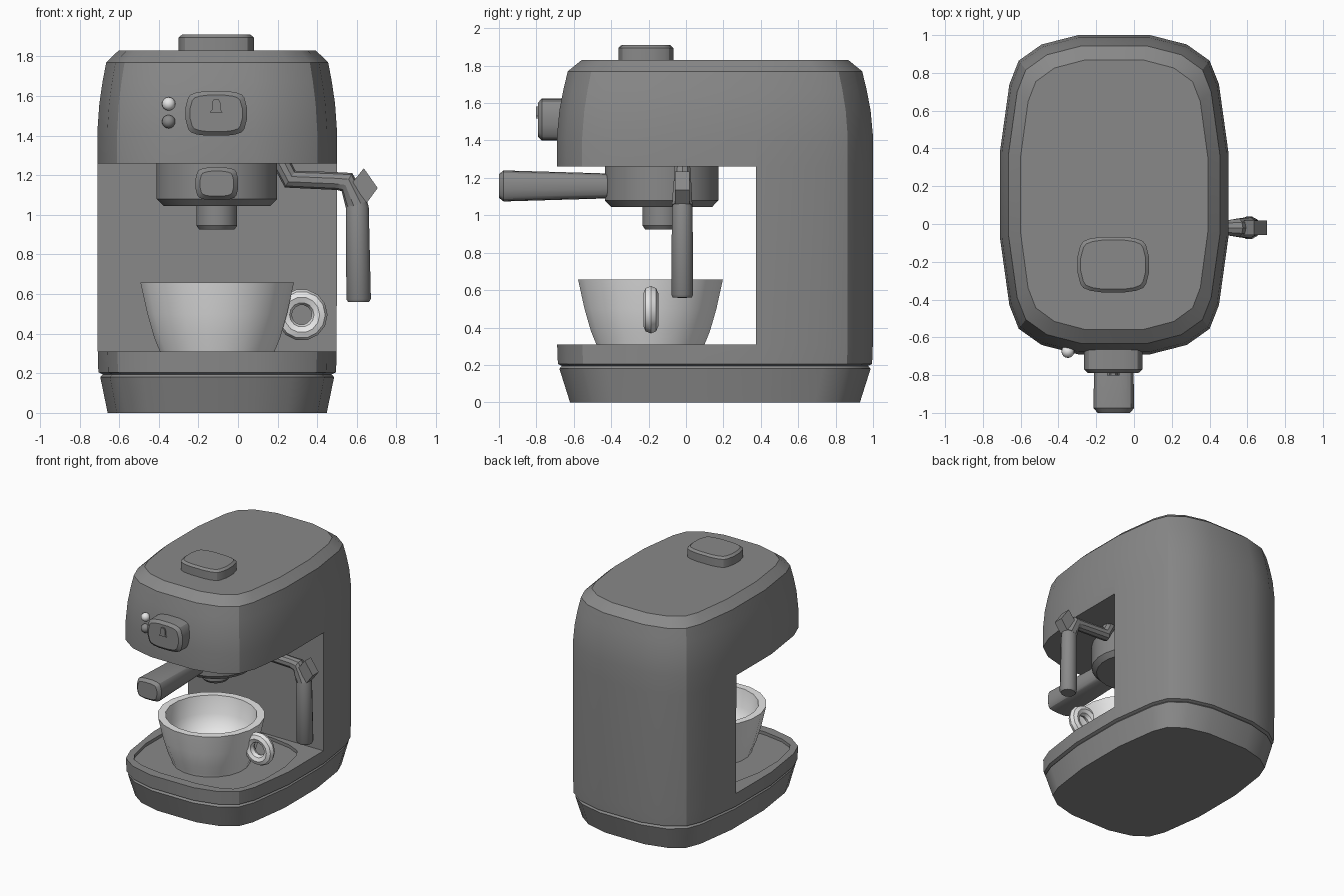
import bpy, bmesh, math
from mathutils import Vector

if "Cube" in bpy.data.objects:
    bpy.data.objects.remove(bpy.data.objects["Cube"])


def material(name, v):
    m = bpy.data.materials.new(name)
    m.diffuse_color = (v, v, v, 1)
    m.use_nodes = True
    m.node_tree.nodes["Principled BSDF"].inputs["Base Color"].default_value = m.diffuse_color
    return m


GREY = material("machine grey", 0.25)
WHITE = material("cup white", 0.8)

# One quadrant of the soft rectangle used all over the machine
QUAD = [(1, .266), (.917, .692), (.835, .84), (.636, .941), (.314, 1)]
SOFT = (QUAD + [(-u, v) for u, v in reversed(QUAD)]
        + [(-u, -v) for u, v in QUAD] + [(u, -v) for u, v in reversed(QUAD)])


def circle(n):
    return [(math.cos(2 * math.pi * (i + .5) / n), math.sin(2 * math.pi * (i + .5) / n))
            for i in range(n)]


def ring(shape, c, a, b, U=(1, 0, 0), V=(0, 1, 0)):
    return [Vector(c) + Vector(U) * u * a + Vector(V) * v * b for u, v in shape]


def smooth(o, angle=32):
    bpy.ops.object.select_all(action='DESELECT')
    o.select_set(True)
    bpy.context.view_layer.objects.active = o
    bpy.ops.object.shade_smooth_by_angle(angle=math.radians(angle))


def loft(name, rings, mat, shade=True):
    """Skin a list of equal-length rings and cap both ends."""
    bm = bmesh.new()
    rows = [[bm.verts.new(p) for p in r] for r in rings]
    n = len(rows[0])
    for lo, hi in zip(rows, rows[1:]):
        for i in range(n):
            bm.faces.new((lo[i], lo[(i + 1) % n], hi[(i + 1) % n], hi[i]))
    bm.faces.new(rows[0])
    bm.faces.new(rows[-1])
    bmesh.ops.recalc_face_normals(bm, faces=bm.faces)
    me = bpy.data.meshes.new(name)
    bm.to_mesh(me)
    bm.free()
    me.materials.append(mat)
    o = bpy.data.objects.new(name, me)
    bpy.context.collection.objects.link(o)
    if shade:
        smooth(o)
    return o


def upright(name, shape, cx, cy, profile, mat, shade=True):
    """Stack of horizontal rings: profile rows are (z, half width, half depth)."""
    return loft(name, [ring(shape, (cx, cy, z), a, b) for z, a, b in profile], mat, shade)


def forward(name, shape, cx, cz, profile, mat):
    """Stack of rings along y: profile rows are (y, half width, half height)."""
    return loft(name, [ring(shape, (cx, y, cz), a, b, V=(0, 0, 1)) for y, a, b in profile], mat)


def cut(o, cutter):
    cutter.hide_render = True
    m = o.modifiers.new("cut", 'BOOLEAN')
    m.operation = 'DIFFERENCE'
    m.solver = 'EXACT'
    m.object = cutter
    bpy.context.view_layer.objects.active = o
    bpy.ops.object.modifier_apply(modifier=m.name)
    bpy.data.objects.remove(cutter)


CX, CY = -.105, .155
SQUARE = [(1, 1), (-1, 1), (-1, -1), (1, -1)]

# Body: base, column and head in one shell, with the cup bay cut out
body = upright("body", SOFT, CX, CY, [
    (0, .553, .775), (.18, .59, .832), (.195, .578, .818), (.205, .6, .84),
    (.31, .603, .844), (1.26, .605, .845), (1.42, .605, .845), (1.56, .595, .832),
    (1.67, .579, .811), (1.77, .56, .787), (1.83, .497, .713)], GREY, False)
cut(body, upright("bay_cutter", SQUARE, CX, -.3125, [(.31, 1, .6875), (1.26, 1, .6875)], GREY, False))
# Shallow drip tray recess
cut(body, upright("tray_cutter", SOFT, CX, -.135, [(.285, .53, .48), (.4, .53, .48)], GREY, False))
smooth(body)

# Button on top
upright("top_button", SOFT, CX - .005, -.215,
        [(1.82, .19, .147), (1.895, .19, .147), (1.91, .172, .13)], GREY)

# Front knob with a small raised arch marker
forward("front_knob", SOFT, -.11, 1.512,
        [(-.6, .155, .113), (-.77, .155, .113), (-.79, .132, .092)], GREY)
arch = [(-1, -1), (1, -1), (.7, -.6), (.7, .4), (.4, 1), (-.4, 1), (-.7, .4), (-.7, -.6)]
forward("knob_marker", arch, -.11, 1.55, [(-.78, .032, .033), (-.802, .032, .033)], GREY)

# Indicator lights
for name, z, mat in (("upper_light", 1.56, WHITE), ("lower_light", 1.47, GREY)):
    bpy.ops.mesh.primitive_uv_sphere_add(segments=16, ring_count=8, radius=.034,
                                         location=(-.35, -.675, z))
    o = bpy.context.object
    o.name = name
    o.data.materials.append(mat)
    smooth(o)

# Brew head and spout
upright("brew_head", circle(24), -.107, -.13,
        [(1.28, .307, .307), (1.08, .307, .307), (1.045, .272, .272)], GREY)
upright("spout", circle(16), -.107, -.13,
        [(1.06, .105, .105), (.945, .105, .105), (.925, .09, .09)], GREY)

# Filter handle pointing forward
forward("filter_handle", SOFT, -.107, 1.157,
        [(-.38, .09, .05), (-.43, .098, .067), (-.975, .108, .083), (-1, .085, .063)], GREY)


# Steam wand: bent arm, knuckle and hanging grip
def tube(name, rows, n=10):
    """Tube in the xz plane: rows are (x, z, radius, direction in degrees)."""
    rings = []
    for x, z, r, d in rows:
        t = math.radians(d)
        rings.append(ring(circle(n), (x, -.02, z), r * .95, r,
                          (0, 1, 0), (-math.sin(t), 0, math.cos(t))))
    return loft(name, rings, GREY)


tube("wand_arm", [(.2, 1.3, .045, -62), (.263, 1.18, .05, -32), (.5, 1.17, .045, 0),
                  (.55, 1.165, .053, -30), (.602, 1.05, .06, -70)])
tube("wand_grip", [(.598, 1.08, .05, -80), (.602, 1.04, .06, -89), (.609, .575, .064, -89),
                   (.609, .56, .055, -89)], 12)
tip = [(.635, 1.235), (.705, 1.135), (.65, 1.06), (.575, 1.16)]
loft("wand_knuckle", [[Vector((x, y, z)) for x, z in tip] for y in (-.058, .018)], GREY)

# Cup: outer wall up, over the rim and down the inside
upright("cup", circle(20), CX, -.19, [(z, r, r) for z, r in (
    (.285, .285), (.31, .293), (.38, .322), (.5, .357), (.657, .392), (.657, .335),
    (.52, .312), (.43, .27), (.38, .2), (.365, .1))], WHITE)

# Ring handle of the cup
bpy.ops.mesh.primitive_torus_add(major_segments=14, minor_segments=8, major_radius=.09,
                                 minor_radius=.04, location=(.322, -.188, .495),
                                 rotation=(math.pi / 2, 0, 0))
handle = bpy.context.object
handle.name = "cup_handle"
handle.data.materials.append(WHITE)
smooth(handle)
